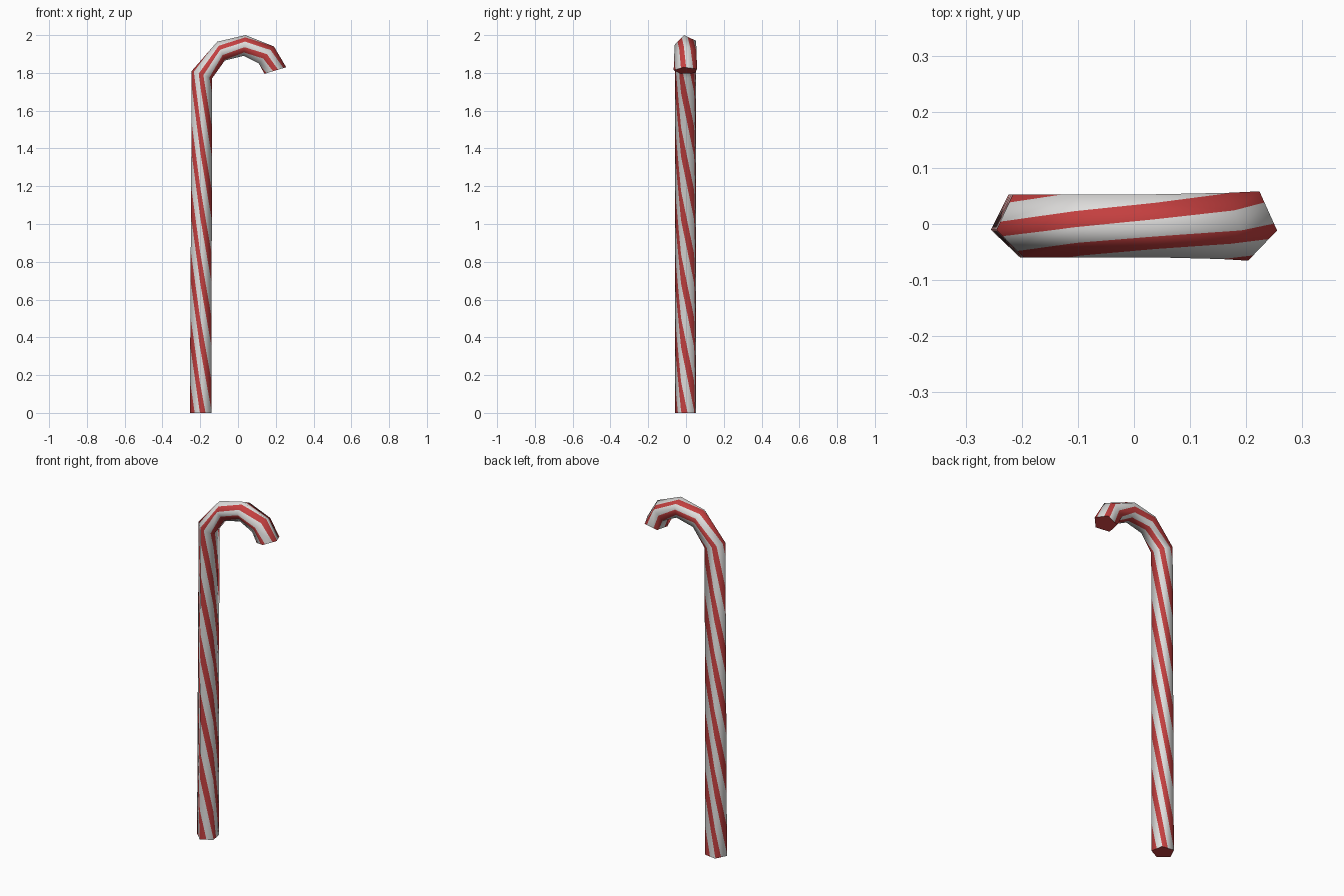
import bpy, bmesh, math
from mathutils import Vector

cube = bpy.data.objects.get("Cube")
if cube:
    bpy.data.objects.remove(cube, do_unlink=True)


def material(name, colour):
    mat = bpy.data.materials.new(name)
    mat.use_nodes = True
    mat.diffuse_color = (*colour, 1)
    mat.node_tree.nodes["Principled BSDF"].inputs["Base Color"].default_value = (*colour, 1)
    return mat


white = material("white sugar", (0.74, 0.73, 0.72))
red = material("red sugar", (0.55, 0.05, 0.05))

SIDES = 5
HALF_WIDTH = 0.23      # half a red stripe, measured in cane sides
BEND = 1.79            # length along the cane where the hook starts
SHAFT_TURN = 0.34      # length over which a stripe crosses one side
HOOK_TURN = 0.55

# Rings: length along cane, outer (x, z), inner (x, z), thickness factor
RINGS = [
    (0.0, (-0.255, 0.0), (-0.14, 0.0), 1.0),
    (BEND, (-0.245, 1.81), (-0.138, 1.77), 1.0),
    (1.954, (-0.11, 1.965), (-0.07, 1.865), 1.0),
    (2.082, (0.04, 2.0), (0.03, 1.89), 1.0),
    (2.207, (0.19, 1.94), (0.11, 1.85), 1.05),
    (2.31, (0.255, 1.83), (0.14, 1.795), 1.1),
]

# Pentagonal cross-section, starting at the outermost corner
angles = [math.radians(190 + i * 360 / SIDES) for i in range(SIDES)]
section = [(0.06 * math.cos(a), 0.06 * math.sin(a)) for a in angles]
low = min(p[0] for p in section)
span = max(p[0] for p in section) - low


def ring_corners(outer, inner, thick):
    o, i = Vector((outer[0], 0, outer[1])), Vector((inner[0], 0, inner[1]))
    return [o.lerp(i, (x - low) / span) + Vector((0, y * thick, 0)) for x, y in section]


corners = [ring_corners(*r[1:]) for r in RINGS]
centres = [sum(c, Vector()) / SIDES for c in corners]


def wrap(u, v):
    """Point and smooth normal for side coordinate u and length v."""
    k = 0
    while k < len(RINGS) - 2 and v > RINGS[k + 1][0]:
        k += 1
    t = (v - RINGS[k][0]) / (RINGS[k + 1][0] - RINGS[k][0])
    side = math.floor(u + 1e-5)
    ends = []
    for ring in (k, k + 1):
        a, b = corners[ring][side % SIDES], corners[ring][(side + 1) % SIDES]
        p = a.lerp(b, u - side)
        n = (a - centres[ring]).normalized().lerp((b - centres[ring]).normalized(), u - side)
        ends.append((p, n))
    return ends[0][0].lerp(ends[1][0], t), ends[0][1].lerp(ends[1][1], t).normalized()


def new_object(name, bm, mats):
    mesh = bpy.data.meshes.new(name)
    bm.to_mesh(mesh)
    for m in mats:
        mesh.materials.append(m)
    obj = bpy.data.objects.new(name, mesh)
    bpy.context.collection.objects.link(obj)
    return obj


# Unrolled skin: one quad per side and ring gap
bm = bmesh.new()
grid = [[bm.verts.new((u, r[0], 0)) for u in range(SIDES + 1)] for r in RINGS]
for lower, upper in zip(grid, grid[1:]):
    for u in range(SIDES):
        bm.faces.new((lower[u], lower[u + 1], upper[u + 1], upper[u]))

# Cut the slanted stripe edges into shaft and hook
for turn, is_hook in ((SHAFT_TURN, False), (HOOK_TURN, True)):
    for k in range(-7, 8):
        for edge in (-HALF_WIDTH, HALF_WIDTH):
            faces = [f for f in bm.faces if (f.calc_center_median().y > BEND) == is_hook]
            geom = faces + list({e for f in faces for e in f.edges}) \
                + list({v for f in faces for v in f.verts})
            bmesh.ops.bisect_plane(bm, geom=geom, dist=1e-5, plane_co=(k + edge, BEND, 0),
                                   plane_no=Vector((1, 1 / turn, 0)).normalized())

# Colour the stripes
for f in bm.faces:
    c = f.calc_center_median()
    phase = c.x + (c.y - BEND) / (HOOK_TURN if c.y > BEND else SHAFT_TURN)
    f.material_index = int(abs(phase - round(phase)) < HALF_WIDTH)
    f.smooth = True

# Roll the skin into the cane
normals = {}
for v in bm.verts:
    v.co, normals[v] = wrap(v.co.x, v.co.y)
bmesh.ops.remove_doubles(bm, verts=bm.verts[:], dist=1e-5)
bm.verts.index_update()
vertex_normals = [normals[v] for v in bm.verts]
cane = new_object("striped_cane", bm, (white, red))
cane.data.normals_split_custom_set_from_vertices(vertex_normals)
bm.free()

# Flat end caps
for name, ring, flip in (("foot_cap", 0, True), ("hook_tip_cap", -1, False)):
    bm = bmesh.new()
    points = corners[ring][::-1] if flip else corners[ring]
    bm.faces.new([bm.verts.new(p) for p in points])
    new_object(name, bm, (red,))
    bm.free()
